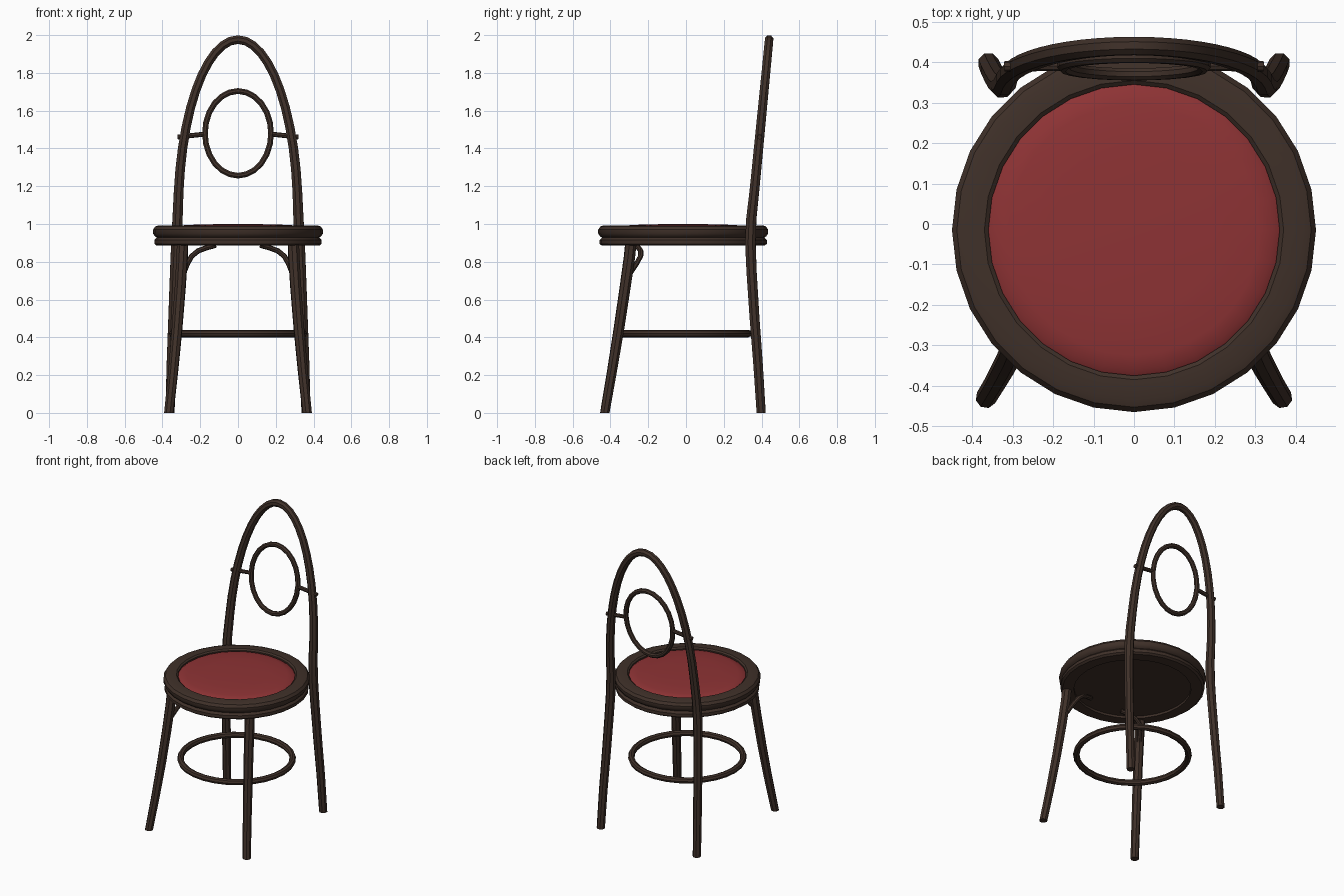
import bpy, bmesh
from math import sin, cos, pi, sqrt, radians
from mathutils import Vector

if "Cube" in bpy.data.objects:
    bpy.data.objects.remove(bpy.data.objects["Cube"])

def material(name, rgb):
    m = bpy.data.materials.new(name)
    m.diffuse_color = (*rgb, 1)
    m.use_nodes = True
    m.node_tree.nodes["Principled BSDF"].inputs["Base Color"].default_value = m.diffuse_color
    return m

WOOD = material("dark_wood", (0.05, 0.03, 0.022))
RED = material("red_upholstery", (0.27, 0.033, 0.035))
SEAT_Y = -0.015

def finish(ob, mat, angle=35):
    ob.data.materials.clear()
    ob.data.materials.append(mat)
    bpy.ops.object.select_all(action='DESELECT')
    ob.select_set(True)
    bpy.context.view_layer.objects.active = ob
    bpy.ops.object.shade_smooth_by_angle(angle=radians(angle))
    return ob

def tube(name, pts, radii, closed=False):
    """Eight-sided tube along a path; ends near the floor are cut level."""
    cu = bpy.data.curves.new(name, 'CURVE')
    cu.dimensions = '3D'
    cu.bevel_depth = 1.0
    cu.bevel_resolution = 2
    cu.use_fill_caps = True
    sp = cu.splines.new('POLY')
    sp.points.add(len(pts) - 1)
    sp.use_cyclic_u = closed
    for i, (q, p) in enumerate(zip(sp.points, pts)):
        q.co = (*p, 1)
        q.radius = radii[i] if isinstance(radii, list) else radii
    ob = bpy.data.objects.new(name, cu)
    bpy.context.collection.objects.link(ob)
    bpy.ops.object.select_all(action='DESELECT')
    ob.select_set(True)
    bpy.context.view_layer.objects.active = ob
    bpy.ops.object.convert(target='MESH')
    ob = bpy.context.view_layer.objects.active
    for v in ob.data.vertices:
        if v.co.z < 0.03:
            v.co.z = 0
    return finish(ob, WOOD)

def lathe(name, profile, mat, closed, segs=28):
    """Spin an (r, z) profile about the seat axis."""
    bm = bmesh.new()
    vs = [bm.verts.new((r, SEAT_Y, z)) for r, z in profile]
    es = [bm.edges.new(p) for p in zip(vs, vs[1:])]
    if closed:
        es.append(bm.edges.new((vs[-1], vs[0])))
    bmesh.ops.spin(bm, geom=vs + es, cent=(0, SEAT_Y, 0), axis=(0, 0, 1),
                   angle=2 * pi, steps=segs, use_merge=True)
    bmesh.ops.remove_doubles(bm, verts=bm.verts, dist=1e-4)
    bmesh.ops.recalc_face_normals(bm, faces=bm.faces)
    me = bpy.data.meshes.new(name)
    bm.to_mesh(me)
    bm.free()
    ob = bpy.data.objects.new(name, me)
    bpy.context.collection.objects.link(ob)
    return finish(ob, mat)

# Seat: grooved wooden rim, bottom panel and domed cushion
lathe("seat_rim", [(0.36, 0.885), (0.43, 0.885), (0.443, 0.895), (0.443, 0.915),
                   (0.43, 0.928), (0.44, 0.935), (0.45, 0.95), (0.45, 0.97),
                   (0.438, 0.987), (0.42, 0.993), (0.37, 0.993), (0.36, 0.985)], WOOD, True)
lathe("seat_underside", [(0, 0.9), (0.362, 0.9), (0.362, 0.91), (0, 0.91)], WOOD, False)
lathe("seat_cushion", [(0, 0.912), (0.361, 0.912), (0.361, 0.975), (0.345, 0.985),
                       (0.31, 0.992), (0.2, 0.998), (0, 1.0)], RED, False)

# Back legs and arch: one continuous bent tube
def lean(z):
    return 0.345 + (z - 1.0) * 0.0974

side = [((0.36, 0.398, 0), 0.026), ((0.353, 0.382, 0.25), 0.027), ((0.343, 0.363, 0.5), 0.028),
        ((0.333, 0.347, 0.75), 0.029), ((0.326, 0.341, 0.9), 0.03), ((0.32, 0.346, 1.03), 0.029)]
N = 24
arch = []
for i in range(1, N):
    a = pi * i / N
    z = 1.05 + 0.926 * sin(a)
    arch.append(((0.317 * cos(a), lean(z), z), 0.028 - 0.004 * sin(a)))
mirror = [((-p[0], p[1], p[2]), r) for p, r in reversed(side)]
path = side + arch + mirror
tube("back_frame", [p for p, r in path], [r for p, r in path])

# Oval in the back
oval = []
for i in range(24):
    a = 2 * pi * i / 24
    z = 1.48 + 0.224 * sin(a)
    oval.append((0.175 * cos(a), lean(z), z))
tube("back_oval", oval, 0.016, True)

# Round stretcher between the legs
tube("stretcher_ring", [(0.345 * cos(2 * pi * i / 28), SEAT_Y + 0.345 * sin(2 * pi * i / 28), 0.42)
                        for i in range(28)], 0.02, True)

for s, label in ((1, "right"), (-1, "left")):
    # Short bar joining oval and arch
    tube("back_bar_" + label, [(s * 0.175, lean(1.476), 1.476), (s * 0.32, lean(1.46), 1.46)], 0.013)
    # Splayed front leg
    tube("front_leg_" + label,
         [(s * 0.366, -0.43, 0), (s * 0.343, -0.392, 0.22), (s * 0.323, -0.356, 0.44),
          (s * 0.306, -0.323, 0.66), (s * 0.296, -0.3, 0.82), (s * 0.293, -0.292, 0.9)],
         [0.026, 0.027, 0.029, 0.03, 0.031, 0.031])
    # Curved bracket under the seat
    tube("seat_bracket_" + label,
         [(s * 0.288, -0.295, 0.74), (s * 0.268, -0.262, 0.79), (s * 0.245, -0.24, 0.83),
          (s * 0.21, -0.24, 0.858), (s * 0.165, -0.252, 0.875), (s * 0.12, -0.268, 0.887)], 0.014)
